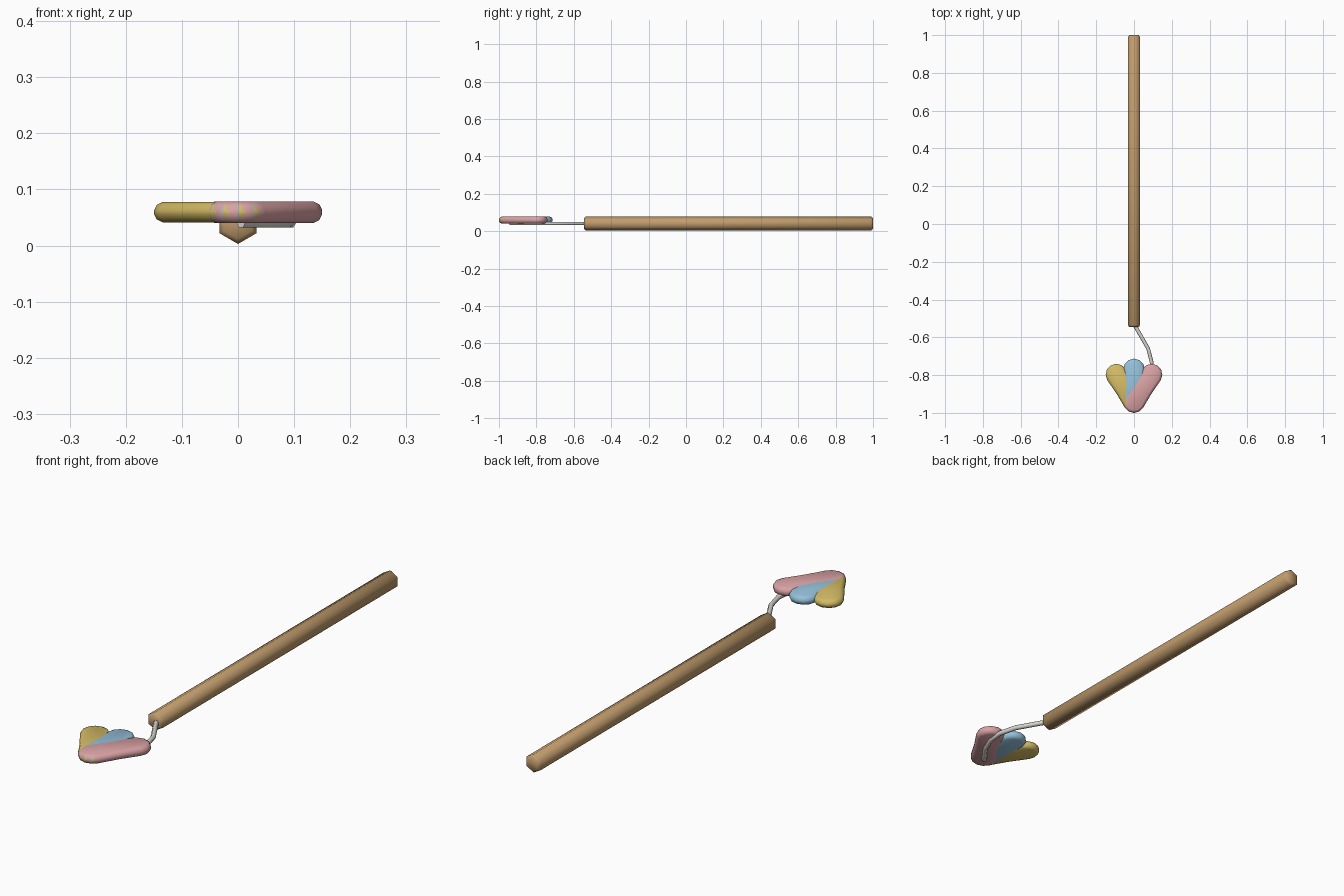
import bpy, bmesh, math
from mathutils import Matrix, Vector

if "Cube" in bpy.data.objects:
    bpy.data.objects.remove(bpy.data.objects["Cube"])


def material(name, color):
    m = bpy.data.materials.new(name)
    m.diffuse_color = (*color, 1)
    m.use_nodes = True
    m.node_tree.nodes["Principled BSDF"].inputs["Base Color"].default_value = m.diffuse_color
    return m


def loft(name, rings, mat, smooth):
    """Bridge equal-length rings of points and cap both ends."""
    bm = bmesh.new()
    loops = [[bm.verts.new(p) for p in r] for r in rings]
    n = len(loops[0])
    for a, b in zip(loops, loops[1:]):
        for i in range(n):
            j = (i + 1) % n
            bm.faces.new((a[i], a[j], b[j], b[i]))
    bm.faces.new(loops[0][::-1])
    bm.faces.new(loops[-1])
    bmesh.ops.recalc_face_normals(bm, faces=bm.faces)
    me = bpy.data.meshes.new(name)
    bm.to_mesh(me)
    bm.free()
    ob = bpy.data.objects.new(name, me)
    bpy.context.collection.objects.link(ob)
    me.materials.append(mat)
    finish(ob, smooth)
    return ob


def finish(ob, angle):
    bpy.ops.object.select_all(action='DESELECT')
    ob.select_set(True)
    bpy.context.view_layer.objects.active = ob
    bpy.ops.object.shade_smooth_by_angle(angle=math.radians(angle))


# Hexagonal handle with chamfered ends
def hexagon(y, r):
    return [(r * math.sin(i * math.pi / 3), y, 0.041 + r * math.cos(i * math.pi / 3))
            for i in range(6)]


loft("handle", [hexagon(-0.545, 0.029), hexagon(-0.535, 0.038),
                hexagon(0.99, 0.038), hexagon(1.0, 0.029)],
     material("wood", (0.53, 0.33, 0.15)), 65)

# Bent wire from the handle to the underside of the petals
cu = bpy.data.curves.new("wire", 'CURVE')
cu.dimensions = '3D'
cu.bevel_depth = 0.01
cu.bevel_resolution = 1
cu.use_fill_caps = True
path = [(0, -0.53), (0.035, -0.59), (0.075, -0.66), (0.094, -0.735),
        (0.088, -0.8), (0.058, -0.87), (0.005, -0.94)]
sp = cu.splines.new('POLY')
sp.points.add(len(path) - 1)
for pt, (x, y) in zip(sp.points, path):
    pt.co = (x, y, 0.041, 1)
wire = bpy.data.objects.new("wire", cu)
bpy.context.collection.objects.link(wire)
bpy.ops.object.select_all(action='DESELECT')
wire.select_set(True)
bpy.context.view_layer.objects.active = wire
bpy.ops.object.convert(target='MESH')
wire = bpy.context.object
wire.data.materials.append(material("metal", (0.68, 0.67, 0.63)))
finish(wire, 65)


# Petals: capsule outlines with a slight waist, fanned from a shared base
def outline(inset):
    r, length = 0.057 - inset, 0.173
    pts = [(r * math.cos(i * math.pi / 6), length + r * math.sin(i * math.pi / 6))
           for i in range(7)]
    pts.append((-r + 0.003, length / 2))
    pts += [(r * math.cos(i * math.pi / 6), r * math.sin(i * math.pi / 6))
            for i in range(6, 13)]
    pts.append((r - 0.003, length / 2))
    return pts


profile = [(0.041, 0.015), (0.046, 0.005), (0.056, 0), (0.063, 0), (0.073, 0.005), (0.078, 0.015)]
petals = [("yellow_petal", 32.5, (0.66, 0.50, 0.13)),
          ("blue_petal", 0, (0.30, 0.53, 0.70)),
          ("pink_petal", -32.5, (0.70, 0.36, 0.37))]
for k, (name, angle, color) in enumerate(petals):
    turn = Matrix.Translation((0, -0.943, 0)) @ Matrix.Rotation(math.radians(angle), 4, 'Z')
    # tiny thickness steps keep the overlapping faces apart
    rings = [[turn @ Vector((x, y, z + (k - 1) * 0.0006 * (1 if z > 0.06 else -1)))
              for x, y in outline(inset)] for z, inset in profile]
    loft(name, rings, material(name, color), 50)
